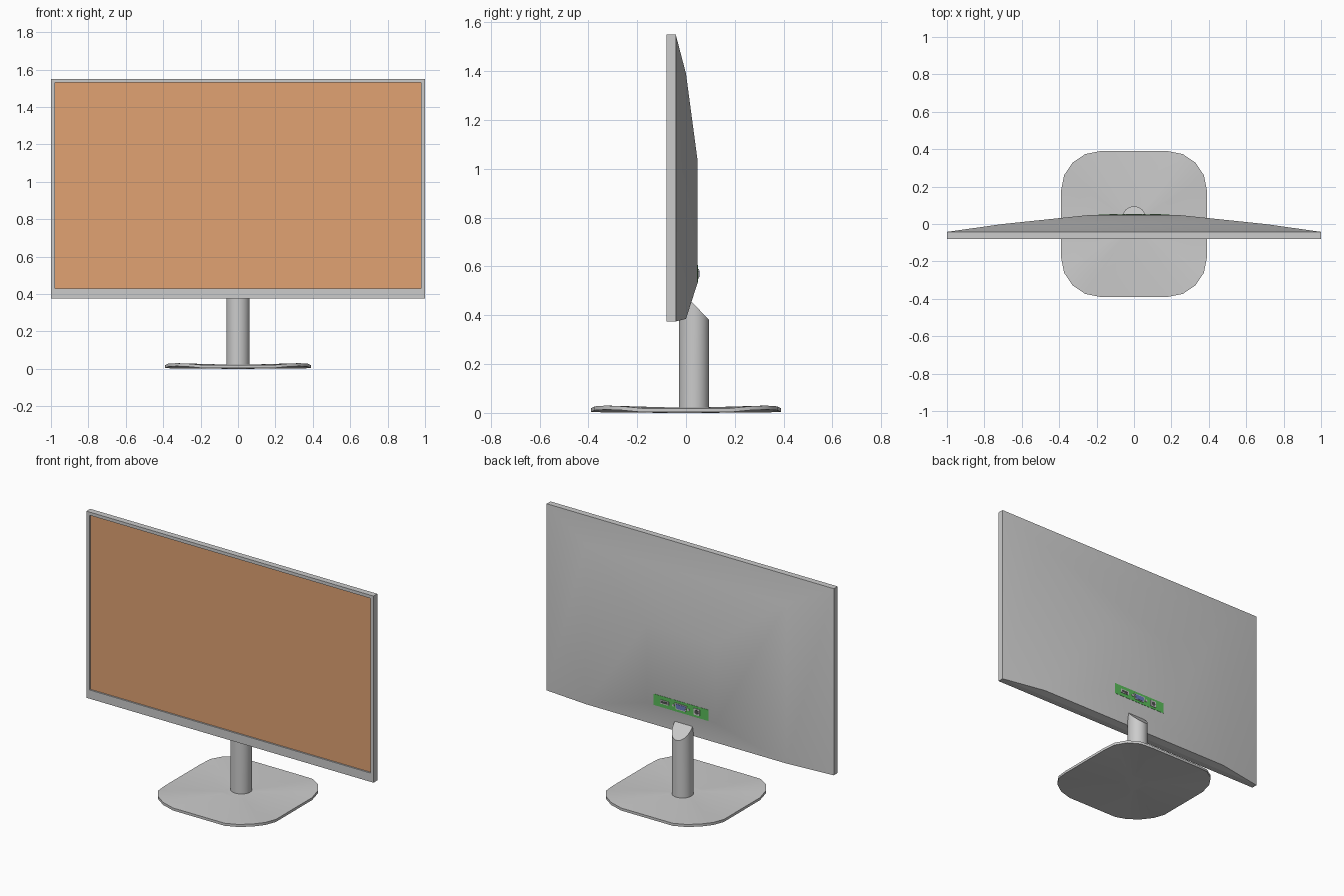
import bpy, bmesh, math
from mathutils import Vector

if "Cube" in bpy.data.objects:
    bpy.data.objects.remove(bpy.data.objects["Cube"])


def material(name, rgb):
    m = bpy.data.materials.new(name)
    m.diffuse_color = (*rgb, 1)
    m.use_nodes = True
    m.node_tree.nodes["Principled BSDF"].inputs["Base Color"].default_value = m.diffuse_color
    return m


def finish(bm, name, mat=None, angle=30):
    bmesh.ops.recalc_face_normals(bm, faces=bm.faces)
    me = bpy.data.meshes.new(name)
    bm.to_mesh(me)
    bm.free()
    ob = bpy.data.objects.new(name, me)
    bpy.context.collection.objects.link(ob)
    if mat:
        me.materials.append(mat)
    bpy.ops.object.select_all(action='DESELECT')
    ob.select_set(True)
    bpy.context.view_layer.objects.active = ob
    bpy.ops.object.shade_smooth_by_angle(angle=math.radians(angle))
    return ob


def loft(name, rings, cap_start=False, cap_end=False, mat=None, angle=30):
    """Skin a stack of equally long point loops."""
    bm = bmesh.new()
    loops = [[bm.verts.new(p) for p in r] for r in rings]
    n = len(loops[0])
    for a, b in zip(loops, loops[1:]):
        for i in range(n):
            j = (i + 1) % n
            bm.faces.new((a[i], a[j], b[j], b[i]))
    if cap_start:
        bm.faces.new(loops[0])
    if cap_end:
        bm.faces.new(loops[-1])
    return finish(bm, name, mat, angle)


def rect(hx, z0, z1, y, cx=0):
    return [(cx - hx, y, z0), (cx + hx, y, z0), (cx + hx, y, z1), (cx - hx, y, z1)]


def box(name, cx, hx, z0, z1, y0, y1, mat=None):
    return loft(name, [rect(hx, z0, z1, y0, cx), rect(hx, z0, z1, y1, cx)], True, True, mat)


orange = material("screen_orange", (0.75, 0.36, 0.17))
green = material("port_green", (0.1, 0.5, 0.1))
blue = material("plug_blue", (0.15, 0.2, 0.5))
dark = material("socket_dark", (0.08, 0.08, 0.08))

# bezel with thin sides, deeper chin and a recessed lip
loft("bezel", [rect(1, .375, 1.55, -.042), rect(1, .375, 1.55, -.08),
               rect(.979, .43, 1.53, -.08), rect(.979, .43, 1.53, -.07)])

# display panel
bm = bmesh.new()
bm.faces.new([bm.verts.new(p) for p in rect(.979, .43, 1.53, -.07)])
finish(bm, "display_panel", orange)

# bulging back shell
loft("back_shell", [rect(1, .375, 1.55, -.042), rect(.7, .385, 1.39, 0),
                    rect(.24, .535, 1.03, .048)], cap_end=True)

# connector strip and its three sockets
box("port_strip", 0, .19, .535, .605, .03, .0495, green)
box("video_socket", .115, .03, .558, .582, .045, .053)
box("video_socket_slot", .115, .024, .563, .577, .05, .0535, dark)


def d_shape(h, top, bottom, y):
    return [(-bottom, y, .57 - h), (bottom, y, .57 - h), (top, y, .57 + h), (-top, y, .57 + h)]


loft("wide_socket_shell", [d_shape(.019, .042, .034, .045), d_shape(.019, .042, .034, .053)], True, True)
loft("wide_socket_face", [d_shape(.014, .036, .029, .05), d_shape(.014, .036, .029, .0545)], True, True, blue)


def disc(name, cx, r, y1, mat=None):
    pts = [(math.cos(k * math.tau / 12) * r + cx, math.sin(k * math.tau / 12) * r + .57) for k in range(12)]
    loft(name, [[(x, .045, z) for x, z in pts], [(x, y1, z) for x, z in pts]], True, True, mat)


for s in (-1, 1):
    disc("socket_screw", s * .053, .008, .054)
box("power_socket", -.11, .021, .55, .59, .045, .0525)
disc("power_socket_hole", -.11, .014, .0532, dark)

# stand post, cut at a slant where it enters the shell
circle = [(math.cos(k * math.tau / 32) * .062, .033 + math.sin(k * math.tau / 32) * .062) for k in range(32)]
loft("stand_post", [[(x, y, .015) for x, y in circle],
                    [(x, y, .38 + (.095 - y) * 1.05) for x, y in circle]], True, True)

# base plate: rounded square whose corners lift slightly
rim = []
for q in range(4):
    for k in range(5):
        a = math.radians(q * 90 + k * 22.5)
        cx = .18 if q in (0, 3) else -.18
        cy = .18 if q in (0, 1) else -.18
        rim.append((cx + .21 * math.cos(a), cy + .21 * math.sin(a), .011 * math.sin(math.radians(k * 45))))


def plate_ring(scale, z, lift):
    return [(x * scale, y * scale, z + h * lift) for x, y, h in rim]


loft("base_plate", [plate_ring(.2, 0, 0), plate_ring(1, .003, 1),
                    plate_ring(1, .019, 1), plate_ring(.2, .022, 0)], True, True)
